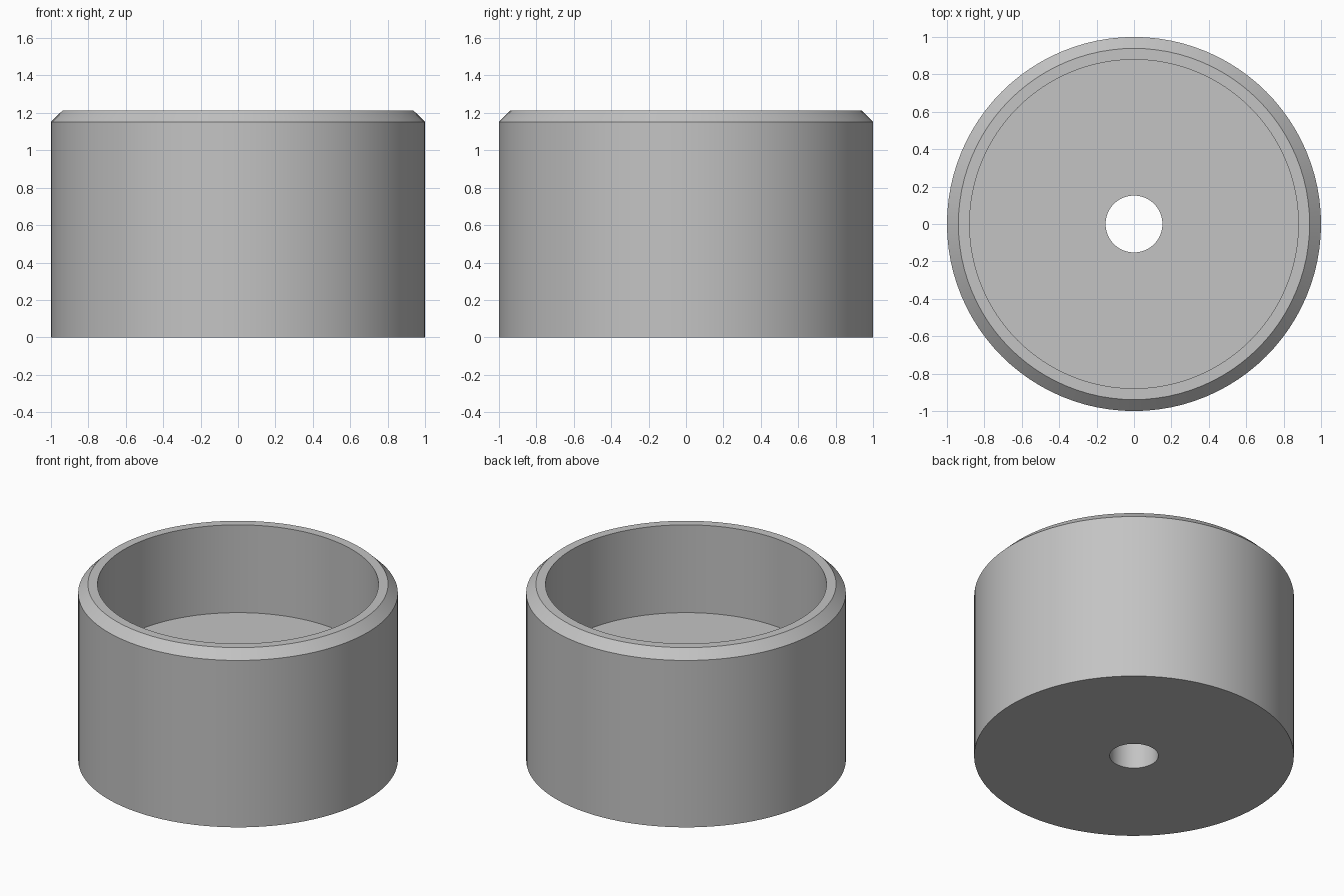
import bpy, bmesh, math
from mathutils import Vector

if "Cube" in bpy.data.objects:
    bpy.data.objects.remove(bpy.data.objects["Cube"])

SEGMENTS = 96

grey = bpy.data.materials.new("light_grey")
grey.diffuse_color = (0.55, 0.55, 0.55, 1)
grey.use_nodes = True
grey.node_tree.nodes["Principled BSDF"].inputs["Base Color"].default_value = grey.diffuse_color

# Closed cross-section (radius, height): thick floor with a bore, wall and chamfered rim
profile = [(0.152, 0), (1, 0), (1, 1.152), (0.939, 1.212),
           (0.879, 1.212), (0.879, 0.606), (0.152, 0.606)]

bm = bmesh.new()
verts = [bm.verts.new((r, 0, z)) for r, z in profile]
edges = [bm.edges.new((verts[i - 1], verts[i])) for i in range(len(verts))]
bmesh.ops.spin(bm, geom=verts + edges, cent=Vector(), axis=Vector((0, 0, 1)),
               angle=math.tau, steps=SEGMENTS, use_merge=True)
bmesh.ops.remove_doubles(bm, verts=bm.verts, dist=1e-4)
bmesh.ops.recalc_face_normals(bm, faces=bm.faces)

mesh = bpy.data.meshes.new("cup_bushing")
bm.to_mesh(mesh)
bm.free()
mesh.materials.append(grey)
cup = bpy.data.objects.new("cup_bushing", mesh)
bpy.context.collection.objects.link(cup)

# Smooth round walls, sharp rims
bpy.context.view_layer.objects.active = cup
cup.select_set(True)
bpy.ops.object.shade_smooth_by_angle(angle=math.radians(30))
